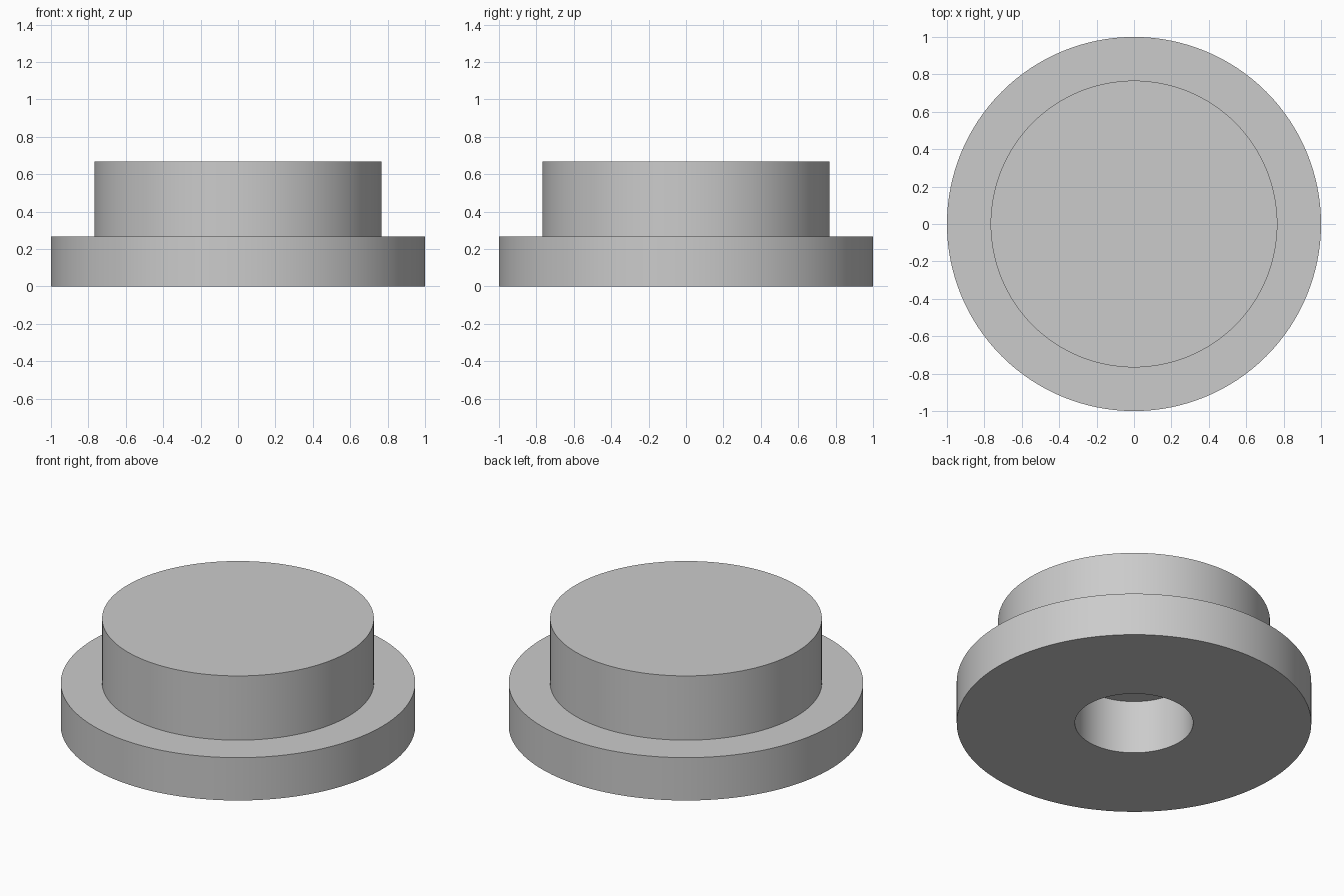
import bpy
import bmesh
import math

SEGMENTS = 128
UNIT = 1 / 30

if "Cube" in bpy.data.objects:
    bpy.data.objects.remove(bpy.data.objects["Cube"], do_unlink=True)

# Single plain grey material
grey = bpy.data.materials.new("plain_grey")
grey.use_nodes = True
colour = (0.6, 0.6, 0.6, 1)
grey.diffuse_color = colour
grey.node_tree.nodes["Principled BSDF"].inputs["Base Color"].default_value = colour


def turned_part(name, profile):
    """Spin a radius/height profile around z; both ends lie on the axis."""
    bm = bmesh.new()
    verts = [bm.verts.new((r * UNIT, 0, z * UNIT)) for r, z in profile]
    edges = [bm.edges.new(pair) for pair in zip(verts, verts[1:])]
    bmesh.ops.spin(bm, geom=verts + edges, cent=(0, 0, 0), axis=(0, 0, 1),
                   angle=math.tau, steps=SEGMENTS, use_merge=True)
    bmesh.ops.remove_doubles(bm, verts=bm.verts, dist=0.0001)
    bmesh.ops.recalc_face_normals(bm, faces=bm.faces)
    mesh = bpy.data.meshes.new(name)
    bm.to_mesh(mesh)
    bm.free()
    mesh.materials.append(grey)
    obj = bpy.data.objects.new(name, mesh)
    bpy.context.collection.objects.link(obj)
    bpy.ops.object.select_all(action="DESELECT")
    obj.select_set(True)
    bpy.context.view_layer.objects.active = obj
    bpy.ops.object.shade_smooth_by_angle(angle=math.radians(30))
    return obj


# Blind bore, wide flange and raised boss in one closed profile
turned_part("flanged_plug", [(0, 10), (10, 10), (10, 0), (30, 0),
                             (30, 8), (23, 8), (23, 20), (0, 20)])
